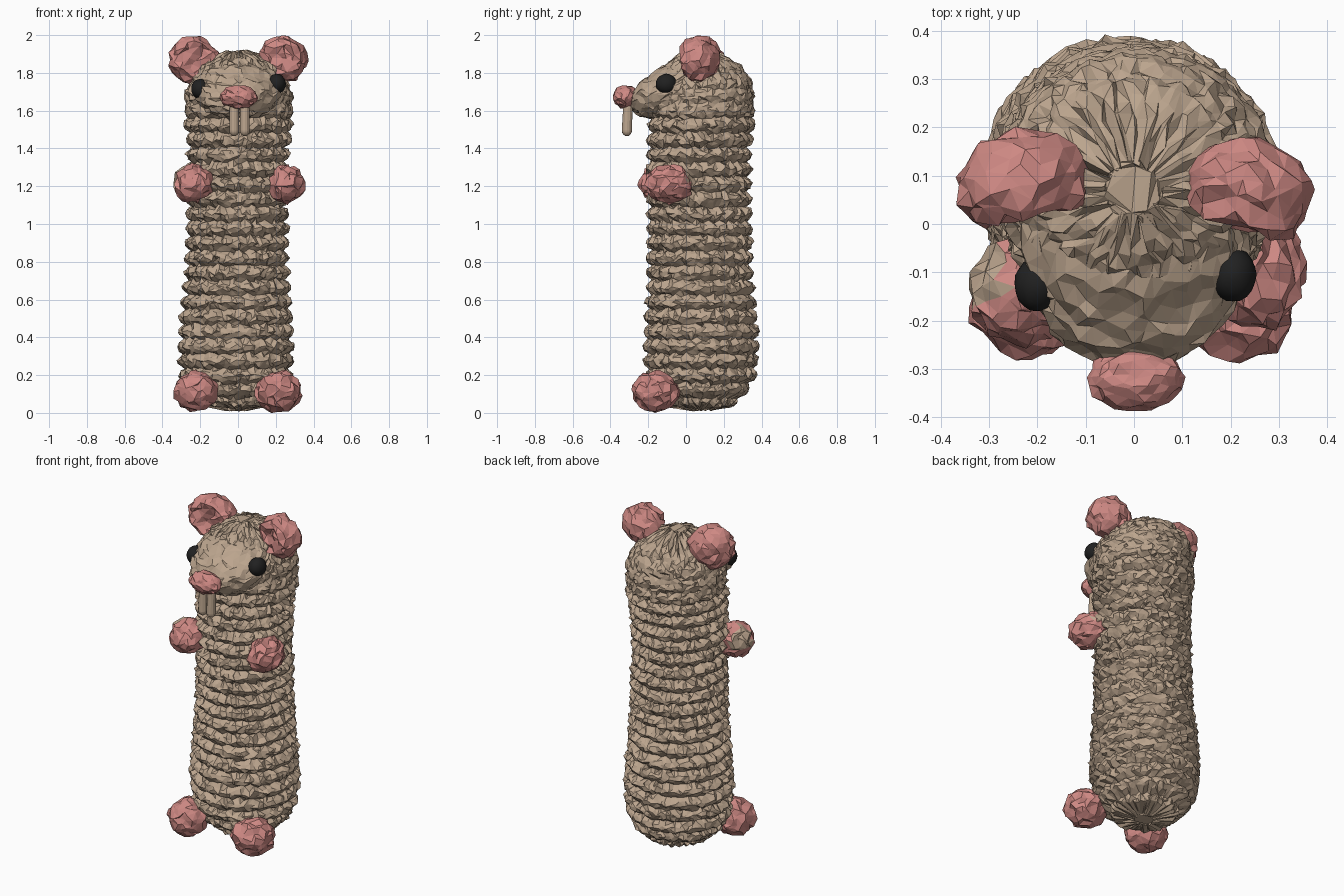
import bpy, bmesh, math, random
from mathutils import Vector, Euler

random.seed(4)
if "Cube" in bpy.data.objects:
    bpy.data.objects.remove(bpy.data.objects["Cube"], do_unlink=True)


def material(name, rgb):
    m = bpy.data.materials.new(name)
    m.use_nodes = True
    m.diffuse_color = (*rgb, 1)
    m.node_tree.nodes["Principled BSDF"].inputs["Base Color"].default_value = (*rgb, 1)
    return m


TAN = material("tan yarn", (0.50, 0.375, 0.27))
PINK = material("pink yarn", (0.62, 0.25, 0.23))
BLACK = material("black bead", (0.015, 0.015, 0.015))


def finish(bm, name, *mats):
    mesh = bpy.data.meshes.new(name)
    bmesh.ops.recalc_face_normals(bm, faces=bm.faces)
    bm.to_mesh(mesh)
    bm.free()
    for m in mats:
        mesh.materials.append(m)
    ob = bpy.data.objects.new(name, mesh)
    bpy.context.collection.objects.link(ob)
    return ob


def jitter(amount):
    return Vector([random.uniform(-amount, amount) for _ in range(3)])


def lerp_profile(rows, z):
    for a, b in zip(rows, rows[1:]):
        if z <= b[0]:
            t = (z - a[0]) / (b[0] - a[0])
            t = max(0, t)
            return [p + (q - p) * t for p, q in zip(a[1:], b[1:])]
    return rows[-1][1:]


def yarn_ball(name, loc, radii, mats, rough=0.012, tilt=(0, 0, 0), subdiv=3,
              dent=0.0, rule=None):
    """Lumpy faceted ellipsoid; dent hollows its front, rule picks a face's material."""
    bm = bmesh.new()
    bmesh.ops.create_icosphere(bm, subdivisions=subdiv, radius=1)
    turn = Euler([math.radians(a) for a in tilt]).to_matrix()
    for v in bm.verts:
        p = v.co.copy()
        if dent and p.y < 0:
            p.y += dent * max(0, 1 - (p.x ** 2 + p.z ** 2) * 1.8)
        v.co = turn @ Vector([a * b for a, b in zip(p, radii)]) + Vector(loc) + jitter(rough)
    if rule:
        for f in bm.faces:
            f.material_index = int(rule(f.calc_center_median()))
    return finish(bm, name, *mats)


# Body: stacked crochet rows; each row is height, half width, half depth, centre x, centre y
BODY = [
    (0.02, 0.05, 0.05, -0.005, 0.08), (0.04, 0.16, 0.16, -0.005, 0.08),
    (0.09, 0.225, 0.225, -0.005, 0.08), (0.18, 0.28, 0.275, -0.01, 0.08),
    (0.32, 0.295, 0.295, -0.01, 0.08), (0.50, 0.285, 0.285, -0.01, 0.08),
    (0.75, 0.262, 0.265, -0.005, 0.075), (1.20, 0.25, 0.262, -0.005, 0.067),
    (1.40, 0.258, 0.262, 0, 0.07), (1.58, 0.28, 0.272, 0.005, 0.085),
    (1.70, 0.28, 0.265, 0.005, 0.09), (1.78, 0.245, 0.235, 0, 0.10),
    (1.84, 0.195, 0.19, 0, 0.09), (1.88, 0.14, 0.14, 0, 0.08),
    (1.915, 0.04, 0.04, 0, 0.07)]
SEGS, ROW, STEP, STITCHES = 72, 0.078, 0.0195, 24

bm = bmesh.new()
rings = []
z = BODY[0][0]
while z < BODY[-1][0]:
    rx, ry, cx, cy = lerp_profile(BODY, z)
    row = int(z / ROW)
    ridge = abs(math.sin(math.pi * z / ROW)) - 0.55
    fade = 1 if z < 1.58 else 0.3
    ring = []
    for i in range(SEGS):
        a = math.tau * i / SEGS
        stitch = math.cos(a * STITCHES + row * 1.6)
        bump = fade * (0.036 * ridge + 0.005 * stitch)
        p = Vector((cx + (rx + bump) * math.cos(a), cy + (ry + bump) * math.sin(a),
                    z + 0.006 * stitch))
        ring.append(bm.verts.new(p + jitter(0.009)))
    rings.append(ring)
    z += STEP
for low, high in zip(rings, rings[1:]):
    for i in range(SEGS):
        j = (i + 1) % SEGS
        bm.faces.new((low[i], low[j], high[j], high[i]))
bm.faces.new(rings[0])
bm.faces.new(rings[-1])
bmesh.ops.triangulate(bm, faces=bm.faces)
finish(bm, "body", TAN)

# Snout, sloping forward and down from the crown
yarn_ball("snout", (0, -0.035, 1.715), (0.235, 0.275, 0.14), [TAN], 0.011, (20, 0, 0), 4)
yarn_ball("nose", (0.003, -0.32, 1.673), (0.098, 0.066, 0.062), [PINK], 0.006, (15, 0, 0))

# Teeth: two long rounded strips hanging under the nose
for side, x in (("right", -0.02), ("left", 0.036)):
    bm = bmesh.new()
    bmesh.ops.create_uvsphere(bm, u_segments=12, v_segments=8, radius=1)
    for v in bm.verts:
        stretch = 0.055 if v.co.z > 0 else -0.055
        v.co = Vector((x + 0.026 * v.co.x, -0.308 + 0.027 * v.co.y - 0.05 * (stretch < 0) * 0.1,
                       1.55 + 0.03 * v.co.z + stretch))
    finish(bm, side + "_tooth", TAN)

# Eyes
for side, loc in (("right", (-0.2, -0.125, 1.715)), ("left", (0.205, -0.105, 1.742))):
    eye = yarn_ball(side + "_eye", loc, (0.048, 0.056, 0.053), [BLACK], 0.001)
    for p in eye.data.polygons:
        p.use_smooth = True

# Ears, cupped at the front
yarn_ball("right_ear", (-0.235, 0.085, 1.868), (0.135, 0.108, 0.125), [PINK], 0.012,
          (0, 0, 12), dent=0.55)
yarn_ball("left_ear", (0.24, 0.065, 1.873), (0.128, 0.112, 0.122), [PINK], 0.012,
          (0, 0, -15), dent=0.45)

# Arms, with a few tan stitches where they join the body
yarn_ball("right_arm", (-0.235, -0.14, 1.215), (0.105, 0.108, 0.1), [PINK, TAN],
          rule=lambda c: c.x < -0.27 and c.y > -0.16 and c.z > 1.19)
yarn_ball("left_arm", (0.255, -0.09, 1.212), (0.095, 0.125, 0.1), [PINK, TAN],
          rule=lambda c: c.y > 0.005 and c.z > 1.22)

# Feet
yarn_ball("right_foot", (-0.222, -0.16, 0.113), (0.117, 0.12, 0.105), [PINK])
yarn_ball("left_foot", (0.215, -0.16, 0.113), (0.122, 0.12, 0.105), [PINK])
